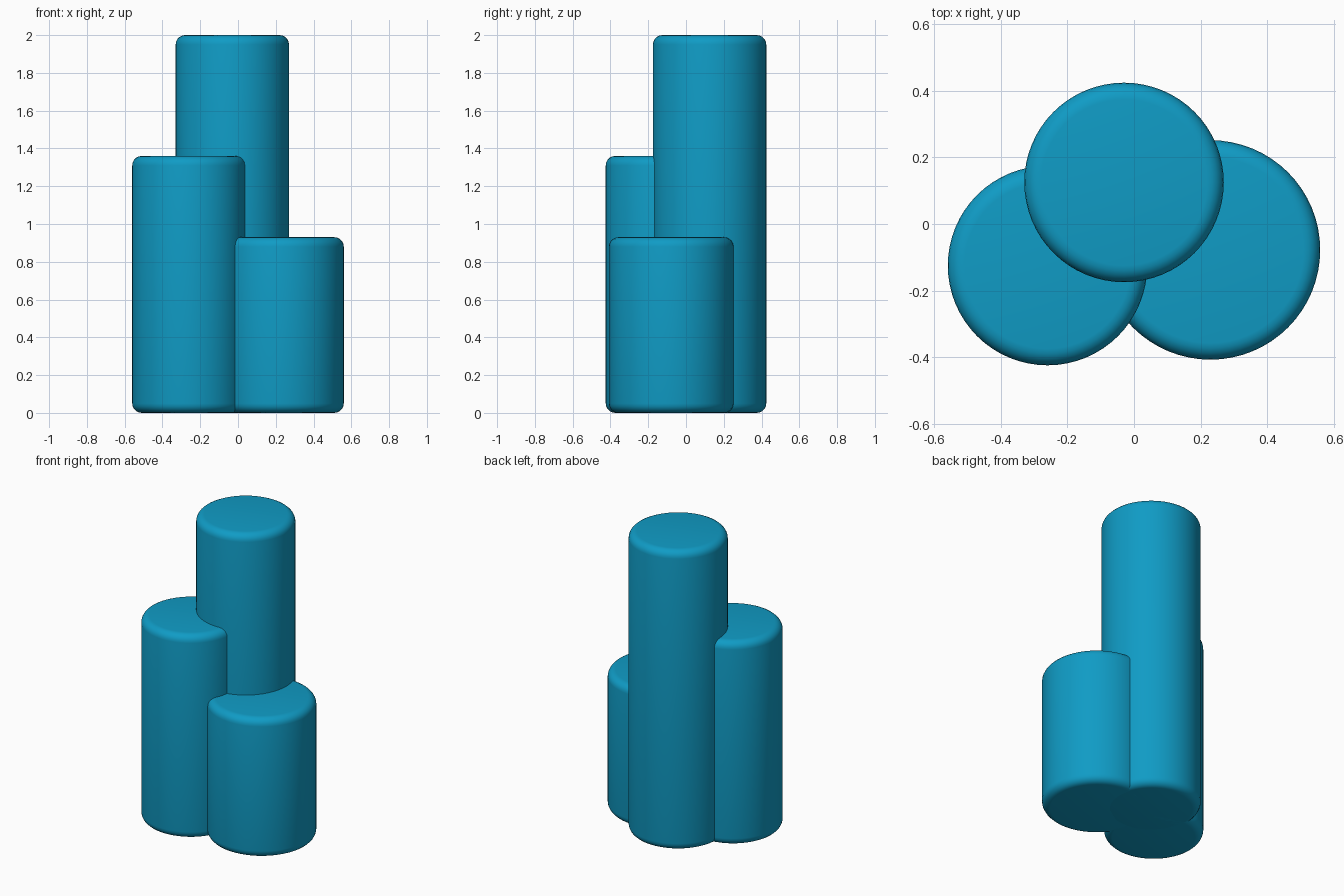
import bpy, math

if "Cube" in bpy.data.objects:
    bpy.data.objects.remove(bpy.data.objects["Cube"])

teal = bpy.data.materials.new("teal")
teal.diffuse_color = (0.005, 0.33, 0.56, 1.0)
teal.use_nodes = True
teal.node_tree.nodes["Principled BSDF"].inputs["Base Color"].default_value = teal.diffuse_color


def rounded_column(name, x, y, radius, height, bevel=0.05):
    """Upright cylinder with softly rounded top and bottom rims."""
    bpy.ops.mesh.primitive_cylinder_add(vertices=64, radius=radius, depth=height,
                                        location=(x, y, height / 2))
    obj = bpy.context.object
    obj.name = name
    obj.data.materials.append(teal)
    mod = obj.modifiers.new("rounded_rims", 'BEVEL')
    mod.width = bevel
    mod.segments = 5
    mod.limit_method = 'ANGLE'
    mod.angle_limit = math.radians(40)
    bpy.ops.object.modifier_apply(modifier=mod.name)
    bpy.ops.object.shade_smooth_by_angle(angle=math.radians(35))
    return obj


# three overlapping columns of different heights
rounded_column("tall_column", -0.03, 0.125, 0.30, 2.0)
rounded_column("middle_column", -0.26, -0.125, 0.30, 1.36)
rounded_column("short_column", 0.23, -0.078, 0.33, 0.93)
